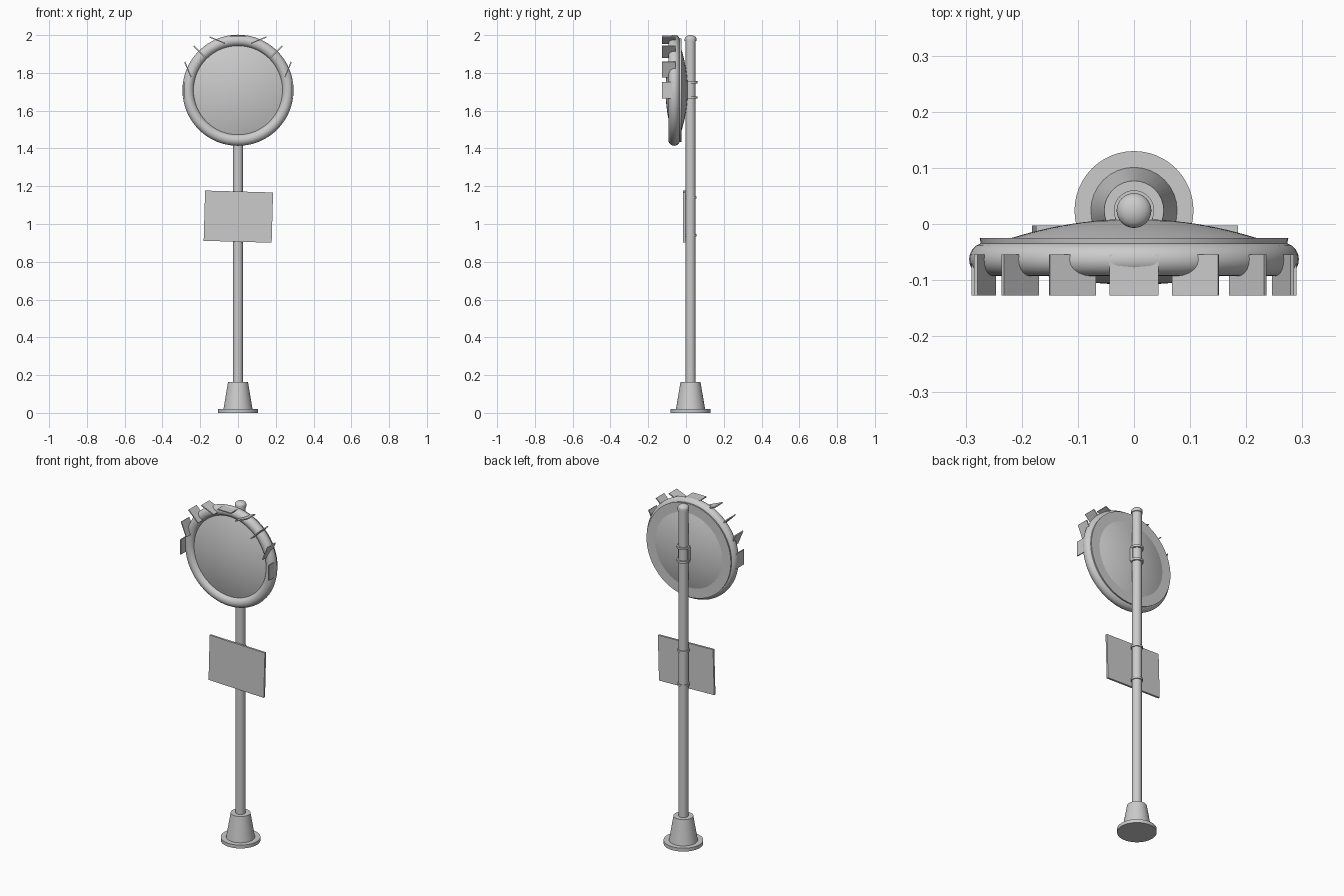
import bpy, bmesh, math
from mathutils import Matrix, Vector

if "Cube" in bpy.data.objects:
    bpy.data.objects.remove(bpy.data.objects["Cube"])

PY = 0.024            # pole centre in y
MZ = 1.708            # mirror centre height

grey = bpy.data.materials.new("plain grey")
grey.diffuse_color = (0.6, 0.6, 0.6, 1)
grey.use_nodes = True
grey.node_tree.nodes["Principled BSDF"].inputs["Base Color"].default_value = grey.diffuse_color


def finish(name, bm, smooth=True):
    bmesh.ops.remove_doubles(bm, verts=bm.verts, dist=1e-5)
    bmesh.ops.recalc_face_normals(bm, faces=bm.faces)
    me = bpy.data.meshes.new(name)
    bm.to_mesh(me)
    bm.free()
    ob = bpy.data.objects.new(name, me)
    bpy.context.collection.objects.link(ob)
    me.materials.append(grey)
    if smooth:
        bpy.ops.object.select_all(action='DESELECT')
        ob.select_set(True)
        bpy.context.view_layer.objects.active = ob
        bpy.ops.object.shade_smooth_by_angle(angle=math.radians(35))
    return ob


def lathe(name, profile, segs=32, matrix=Matrix(), closed=False):
    """Spin (radius, height) points around z, then place with matrix."""
    bm = bmesh.new()
    vs = [bm.verts.new((r, 0, h)) for r, h in profile]
    pairs = list(zip(vs, vs[1:])) + ([(vs[-1], vs[0])] if closed else [])
    es = [bm.edges.new(p) for p in pairs]
    bmesh.ops.spin(bm, geom=vs + es, cent=(0, 0, 0), axis=(0, 0, 1),
                   angle=2 * math.pi, steps=segs, use_merge=True)
    bm.transform(matrix)
    return finish(name, bm)


def box(name, size, matrix):
    bm = bmesh.new()
    bmesh.ops.create_cube(bm, size=1, matrix=matrix @ Matrix.Diagonal((*size, 1)))
    return finish(name, bm, False)


def dome(radius, edge, tip, n=10):
    return [(radius * (1 - i / n), tip + (edge - tip) * (1 - i / n) ** 2)
            for i in range(n + 1)]


at_pole = Matrix.Translation((0, PY, 0))
# lathe height becomes world y for the mirror parts
to_mirror = Matrix.Translation((0, 0, MZ)) @ Matrix.Rotation(-math.pi / 2, 4, 'X')

# Base plate with tapered foot
lathe("base_plate", [(0, 0), (0.106, 0), (0.106, 0.02), (0, 0.02)], 48, at_pole)
lathe("tapered_foot", [(0, 0.02), (0.077, 0.02), (0.053, 0.163), (0, 0.163)], 32, at_pole)

# Pole and rounded cap
lathe("pole", [(0, 0.1), (0.0265, 0.1), (0.0265, 1.98), (0, 1.98)], 32, at_pole)
cap = [(0, 1.968), (0.031, 1.968), (0.031, 1.98)]
cap += [(0.031 * math.cos(a), 1.98 + 0.02 * math.sin(a))
        for a in (math.pi / 2 * i / 6 for i in range(1, 7))]
lathe("pole_cap", cap, 32, at_pole)

# Mirror: convex lens, rounded rim, back flange and back dome
lathe("mirror_lens", dome(0.25, -0.068, -0.108, 14), 64, to_mirror)
rim = [(0.264 + 0.030 * math.cos(a), -0.063 + 0.030 * math.sin(a))
       for a in (2 * math.pi * i / 20 for i in range(20))]
lathe("mirror_rim", rim, 64, to_mirror, closed=True)
lathe("back_flange", [(0, -0.05), (0.268, -0.05), (0.268, -0.036), (0.273, -0.036),
                      (0.275, -0.025), (0, -0.025)], 64, to_mirror)
lathe("back_dome", dome(0.222, -0.026, 0.009, 12), 64, to_mirror)

# Reflector plates around the upper half of the rim
for k in range(-4, 5):
    t = math.radians(22.5 * k)
    pos = Vector((0.287 * math.sin(t), -0.091, MZ + 0.287 * math.cos(t)))
    box("reflector_plate", (0.088, 0.073, 0.006),
        Matrix.Translation(pos) @ Matrix.Rotation(-t, 4, 'Y'))

# Clamp bands holding the mirror and the sign
for z in (1.75, 1.67, 1.14, 0.94):
    r = 0.036 if z > 1.5 else 0.032
    lathe("clamp_band", [(0.025, z - 0.006), (r, z - 0.006), (r, z + 0.006),
                         (0.025, z + 0.006)], 32, at_pole, closed=True)

# Side straps joining the mirror clamps
for s in (-1, 1):
    box("clamp_strap", (0.005, 0.03, 0.08), Matrix.Translation((s * 0.031, 0.012, 1.71)))

# Sign plate, hung slightly crooked
box("sign_plate", (0.36, 0.012, 0.266),
    Matrix.Translation((0.002, -0.009, 1.039)) @ Matrix.Rotation(math.radians(1.6), 4, 'Y'))
